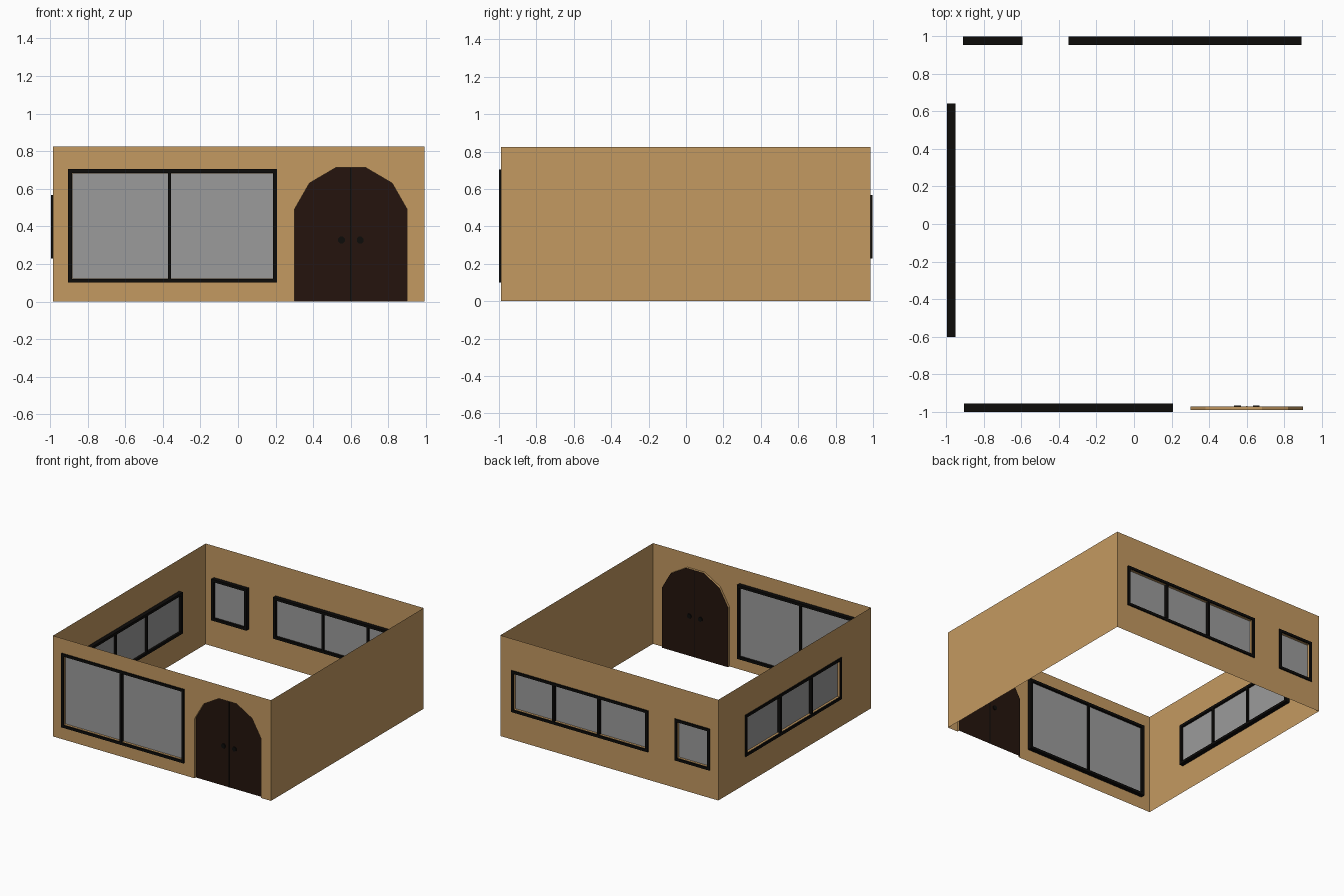
import bpy, bmesh
from mathutils import Vector

if "Cube" in bpy.data.objects:
    bpy.data.objects.remove(bpy.data.objects["Cube"])

HEIGHT = 0.825
X0, X1, Y0, Y1 = -0.984, 0.992, -0.99, 0.987
RECESS = 0.018       # panes and doors sit this far inside the wall plane
BAR = 0.021          # window frame bar width


def material(name, rgb):
    m = bpy.data.materials.new(name)
    m.diffuse_color = (*rgb, 1)
    m.use_nodes = True
    m.node_tree.nodes["Principled BSDF"].inputs["Base Color"].default_value = m.diffuse_color
    return m


WALL = material("tan_wall", (0.55, 0.32, 0.12))
DOOR = material("dark_wood", (0.018, 0.007, 0.004))
FRAME = material("black_frame", (0.004, 0.0035, 0.003))
GLASS = material("grey_glass", (0.33, 0.33, 0.33))

# Each side maps (u along the wall, d inward, z) to world space
SIDES = {
    "front": lambda u, d, z: Vector((u, Y0 + d, z)),
    "back": lambda u, d, z: Vector((u, Y1 - d, z)),
    "left": lambda u, d, z: Vector((X0 + d, u, z)),
    "right": lambda u, d, z: Vector((X1 - d, u, z)),
}
OUTWARD = {"front": (0, -1, 0), "back": (0, 1, 0), "left": (-1, 0, 0), "right": (1, 0, 0)}


def finish(bm, name, mat):
    me = bpy.data.meshes.new(name)
    bm.to_mesh(me)
    bm.free()
    me.materials.append(mat)
    ob = bpy.data.objects.new(name, me)
    bpy.context.collection.objects.link(ob)
    return ob


def prism(bm, side, outline, d0, d1):
    """Closed solid: an outline in the wall plane, extruded through depth."""
    f = SIDES[side]
    a = [bm.verts.new(f(u, d0, z)) for u, z in outline]
    b = [bm.verts.new(f(u, d1, z)) for u, z in outline]
    faces = [bm.faces.new(a), bm.faces.new(b)]
    for i in range(len(a)):
        j = (i + 1) % len(a)
        faces.append(bm.faces.new((a[i], a[j], b[j], b[i])))
    bmesh.ops.recalc_face_normals(bm, faces=faces)


def rect(u0, u1, z0, z1):
    return [(u0, z0), (u1, z0), (u1, z1), (u0, z1)]


def sheet(name, side, outline, d, mat):
    bm = bmesh.new()
    face = bm.faces.new([bm.verts.new(SIDES[side](u, d, z)) for u, z in outline])
    face.normal_update()
    if face.normal.dot(Vector(OUTWARD[side])) < 0:
        face.normal_flip()
    finish(bm, name, mat)


def wall(side, outline, holes=(), lips=()):
    """Thin wall with openings; openings and lips get a short inward reveal."""
    bm = bmesh.new()
    f = SIDES[side]
    edges = []
    for loop in [outline, *holes]:
        vs = [bm.verts.new(f(u, 0, z)) for u, z in loop]
        edges += [bm.edges.new((vs[i], vs[(i + 1) % len(vs)])) for i in range(len(vs))]
    out = Vector(OUTWARD[side])
    bmesh.ops.triangle_fill(bm, edges=edges, use_beauty=True, normal=out)
    for face in bm.faces:
        face.normal_update()
        if face.normal.dot(out) < 0:
            face.normal_flip()
    for path in [h + h[:1] for h in holes] + list(lips):
        for (u0, z0), (u1, z1) in zip(path, path[1:]):
            bm.faces.new([bm.verts.new(f(*p)) for p in (
                (u0, 0, z0), (u1, 0, z1), (u1, RECESS, z1), (u0, RECESS, z0))])
    finish(bm, side + "_wall", WALL)


def window(name, side, u0, u1, z0, z1, mullions=()):
    """Black frame and mullions around a grey pane; returns the wall opening."""
    bm = bmesh.new()
    bars = [rect(u0, u1, z0, z0 + BAR), rect(u0, u1, z1 - BAR, z1),
            rect(u0, u0 + BAR, z0 + BAR, z1 - BAR), rect(u1 - BAR, u1, z0 + BAR, z1 - BAR)]
    bars += [rect(m - 0.008, m + 0.008, z0 + BAR, z1 - BAR) for m in mullions]
    for bar in bars:
        prism(bm, side, bar, -0.01, 0.034)
    finish(bm, name + "_frame", FRAME)
    b = BAR + 0.002
    hole = rect(u0 + b, u1 - b, z0 + b, z1 - b)
    sheet(name + "_pane", side, hole, RECESS, GLASS)
    return hole


# Windows
front_hole = window("front_window", "front", -0.904, 0.208, 0.10, 0.705, [-0.364])
left_hole = window("left_window", "left", -0.602, 0.642, 0.228, 0.567, [-0.218, 0.187])
back_holes = [
    window("back_wide_window", "back", -0.349, 0.89, 0.228, 0.567, [0.099, 0.507]),
    window("back_small_window", "back", -0.91, -0.592, 0.228, 0.567),
]

# Arched doorway profile
half = [(0.30, 0), (0.30, 0.49), (0.38, 0.63), (0.52, 0.712)]
arch = half + [(1.2 - u, z) for u, z in reversed(half)]

# Walls
wall("front", [(X0, 0)] + arch + [(X1, 0), (X1, HEIGHT), (X0, HEIGHT)], [front_hole], [arch])
wall("back", rect(X0, X1, 0, HEIGHT), back_holes)
wall("left", rect(Y0, Y1, 0, HEIGHT), [left_hole])
wall("right", rect(Y0, Y1, 0, HEIGHT))

# Double door: one leaf each side of the middle seam
left_leaf = half + [(0.6, 0.712), (0.6, 0)]
sheet("left_door_leaf", "front", left_leaf, RECESS, DOOR)
sheet("right_door_leaf", "front", [(1.2 - u, z) for u, z in left_leaf], RECESS, DOOR)
bm = bmesh.new()
prism(bm, "front", rect(0.597, 0.603, 0, 0.71), RECESS - 0.004, RECESS + 0.004)
finish(bm, "door_seam", FRAME)

# Octagonal door knobs, showing on both faces
c, k = 0.018, 0.0075
octagon = [(c, k), (k, c), (-k, c), (-c, k), (-c, -k), (-k, -c), (k, -c), (c, -k)]
for name, u in (("left_knob", 0.55), ("right_knob", 0.65)):
    bm = bmesh.new()
    prism(bm, "front", [(u + du, 0.327 + dz) for du, dz in octagon], RECESS - 0.007, RECESS + 0.007)
    finish(bm, name, FRAME)
